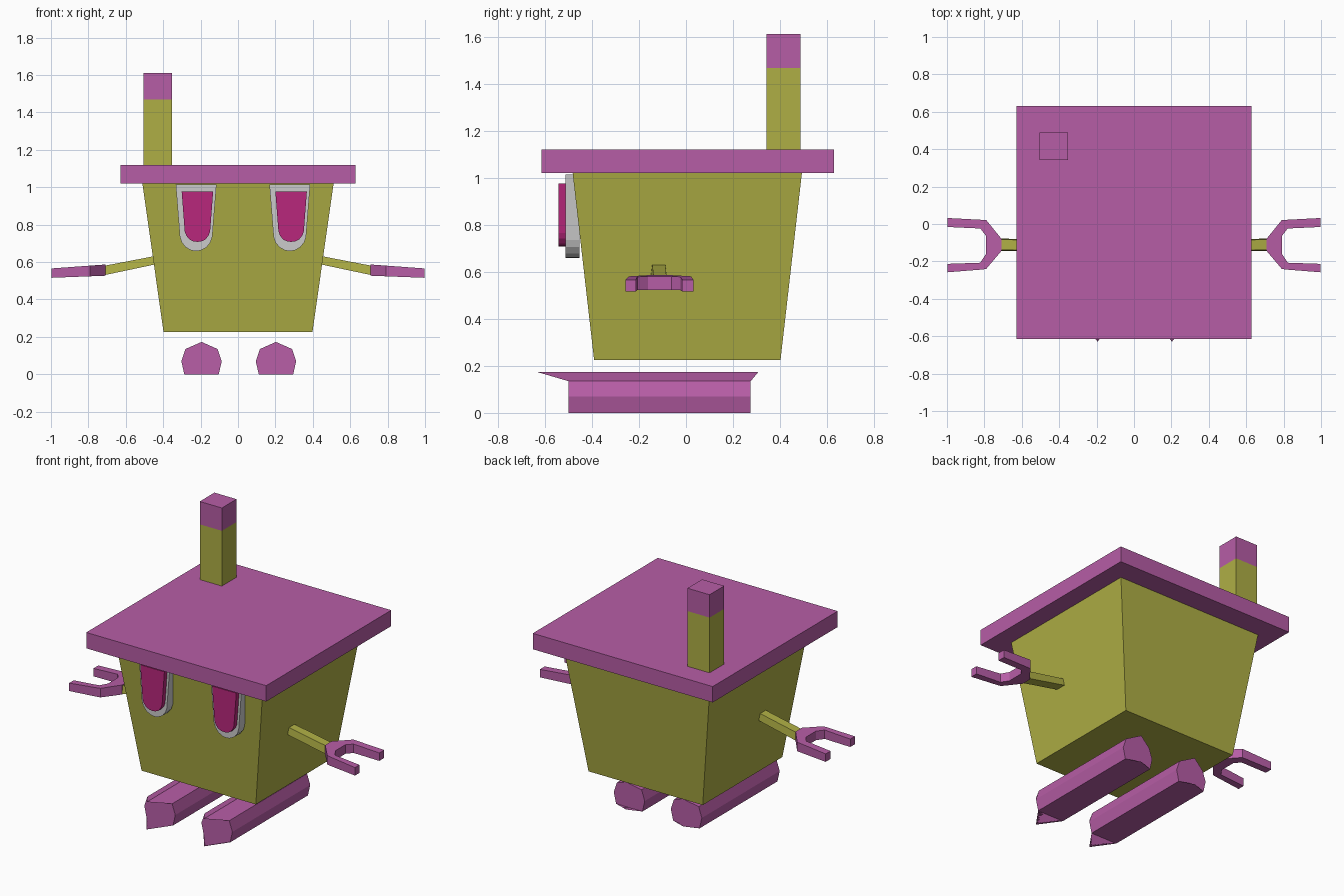
import bpy, bmesh

if "Cube" in bpy.data.objects:
    bpy.data.objects.remove(bpy.data.objects["Cube"])


def material(name, rgb):
    m = bpy.data.materials.new(name)
    m.diffuse_color = (*rgb, 1)
    m.use_nodes = True
    m.node_tree.nodes["Principled BSDF"].inputs["Base Color"].default_value = m.diffuse_color
    return m


PURPLE = material("purple", (0.47, 0.11, 0.38))
YELLOW = material("olive_yellow", (0.43, 0.43, 0.06))
MAGENTA = material("magenta", (0.48, 0.02, 0.2))


def loft(name, loops, mat=None):
    """Closed solid joining matching loops of points, capped at both ends."""
    bm = bmesh.new()
    rings = [[bm.verts.new(p) for p in loop] for loop in loops]
    n = len(rings[0])
    for a, b in zip(rings, rings[1:]):
        for i in range(n):
            j = (i + 1) % n
            bm.faces.new((a[i], a[j], b[j], b[i]))
    bm.faces.new(rings[0])
    bm.faces.new(rings[-1])
    bmesh.ops.recalc_face_normals(bm, faces=bm.faces)
    mesh = bpy.data.meshes.new(name)
    bm.to_mesh(mesh)
    bm.free()
    if mat:
        mesh.materials.append(mat)
    obj = bpy.data.objects.new(name, mesh)
    bpy.context.collection.objects.link(obj)
    return obj


def rect(x0, x1, y0, y1, z):
    return [(x0, y0, z), (x1, y0, z), (x1, y1, z), (x0, y1, z)]


def box(name, x0, x1, y0, y1, z0, z1, mat):
    return loft(name, [rect(x0, x1, y0, y1, z0), rect(x0, x1, y0, y1, z1)], mat)


# Tapered body, flat roof and chimney
loft("body", [rect(-0.398, 0.398, -0.391, 0.402, 0.225),
              rect(-0.511, 0.511, -0.482, 0.493, 1.02)], YELLOW)
box("roof", -0.627, 0.627, -0.615, 0.63, 1.02, 1.12, PURPLE)
box("chimney", -0.506, -0.352, 0.342, 0.488, 1.12, 1.468, YELLOW)
box("chimney_cap", -0.506, -0.352, 0.342, 0.488, 1.468, 1.612, PURPLE)


def window(name, cx, half, y0, y1, mat):
    """Round-bottomed panel from its right-hand half profile."""
    outline = half + [(-x, z) for x, z in reversed(half) if x > 0]
    loft(name, [[(cx + x, y, z) for x, z in outline] for y in (y0, y1)], mat)


# Eyes: grey frames with raised magenta panels
frame = [(0.109, 1.014), (0.087, 0.735), (0.077, 0.705), (0.055, 0.678),
         (0.025, 0.662), (0, 0.658)]
panel = [(0.084, 0.976), (0.068, 0.765), (0.06, 0.742), (0.042, 0.72),
         (0.02, 0.71), (0, 0.708)]
for side, cx in (("left", -0.224), ("right", 0.277)):
    window(side + "_eye_frame", cx, frame, -0.513, -0.454, None)
    window(side + "_eye_panel", cx + 0.007, panel, -0.543, -0.513, MAGENTA)

# Feet: long bars with a wedge at both ends
section = [(0, 0), (0.092, 0), (0.108, 0.07), (0.086, 0.135), (0, 0.173),
           (-0.086, 0.135), (-0.108, 0.07), (-0.092, 0)]
for side, cx in (("left", -0.195), ("right", 0.203)):
    front = [(cx + x, -0.50 if x else -0.63, z) for x, z in section]
    back = [(cx + x, 0.275 if x else 0.307, z) for x, z in section]
    loft(side + "_foot", [front, back], PURPLE)

# Arms and two-pronged hands
claw = [(0.708, -0.08), (0.79, 0.021), (0.807, 0.022), (0.996, 0.032) ,
        (0.996, -0.016), (0.822, -0.024), (0.792, -0.062),
        (0.792, -0.162), (0.822, -0.207), (0.996, -0.213),
        (0.996, -0.258), (0.807, -0.243), (0.79, -0.24), (0.708, -0.143)]


def hand_z(x, up):
    t = (x - 0.708) / 0.288
    return 0.557 - 0.016 * t + up * (0.03 - 0.005 * t)


for side, s in (("left", -1), ("right", 1)):
    shoulder = [(s * 0.44, y, z) for y, z in
                ((-0.149, 0.588), (-0.083, 0.588), (-0.088, 0.633), (-0.144, 0.633))]
    wrist = [(s * 0.715, y, z) for y, z in
             ((-0.143, 0.53), (-0.078, 0.53), (-0.083, 0.58), (-0.138, 0.58))]
    loft(side + "_arm", [shoulder, wrist], YELLOW)
    loft(side + "_hand", [[(s * x, y, hand_z(x, up)) for x, y in claw]
                          for up in (-1, 1)], PURPLE)
